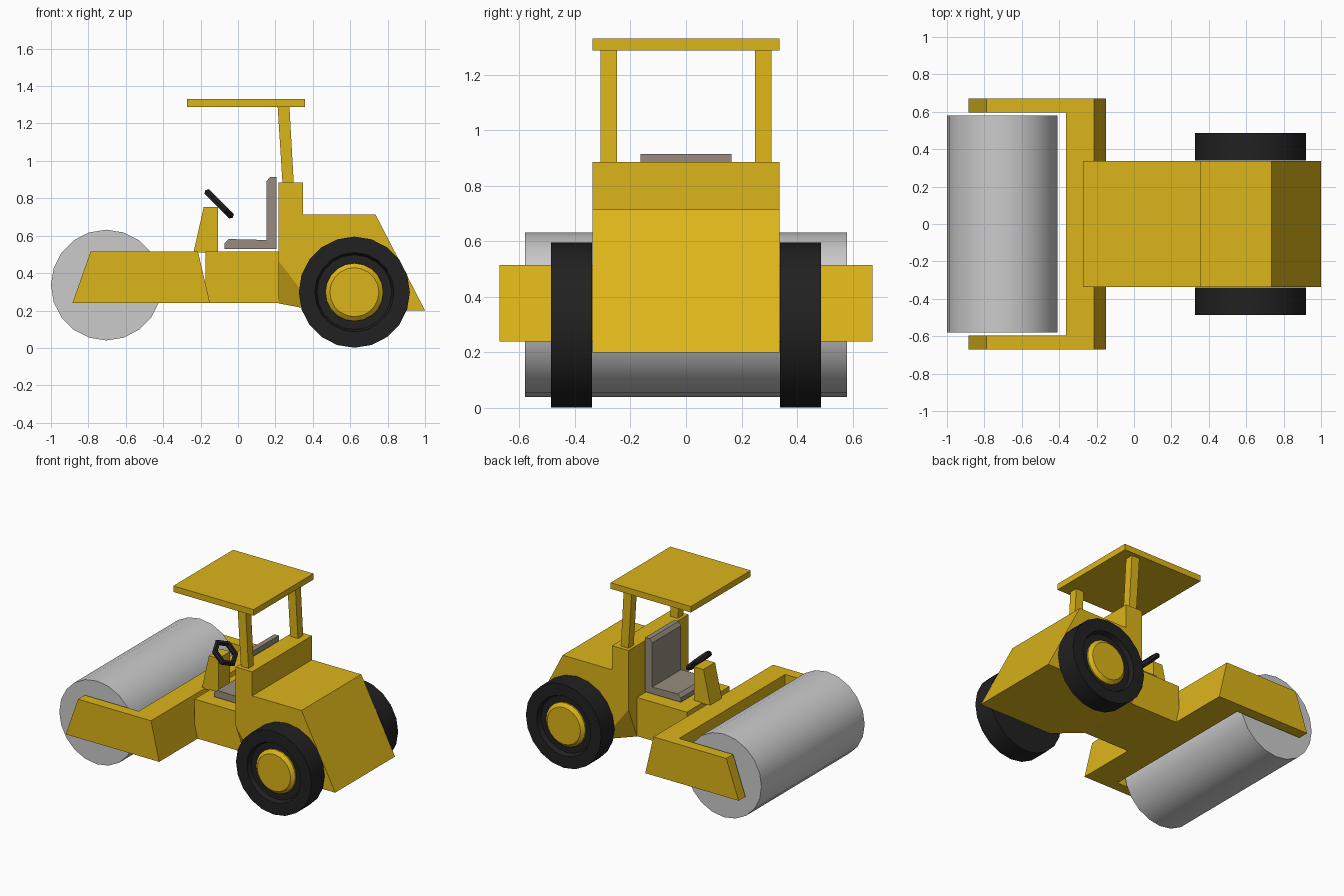
import bpy, bmesh
from math import radians, cos, sin, pi
from mathutils import Vector

if "Cube" in bpy.data.objects:
    bpy.data.objects.remove(bpy.data.objects["Cube"])


def material(name, rgb):
    m = bpy.data.materials.new(name)
    m.diffuse_color = (*rgb, 1)
    m.use_nodes = True
    m.node_tree.nodes["Principled BSDF"].inputs["Base Color"].default_value = m.diffuse_color
    return m


YELLOW = material("yellow_paint", (0.72, 0.46, 0.01))
BLACK = material("black_rubber", (0.015, 0.015, 0.015))
SEAT = material("seat_vinyl", (0.31, 0.26, 0.21))


def finish(bm, name, mat=None, smooth=False):
    bmesh.ops.recalc_face_normals(bm, faces=bm.faces)
    me = bpy.data.meshes.new(name)
    bm.to_mesh(me)
    bm.free()
    ob = bpy.data.objects.new(name, me)
    bpy.context.collection.objects.link(ob)
    if mat:
        me.materials.append(mat)
    if smooth:
        bpy.ops.object.select_all(action='DESELECT')
        ob.select_set(True)
        bpy.context.view_layer.objects.active = ob
        bpy.ops.object.shade_smooth_by_angle(angle=radians(30))
    return ob


def prism_mesh(profile, y0, y1):
    """Extrude an (x, z) profile from y0 to y1."""
    bm = bmesh.new()
    face = bm.faces.new([bm.verts.new((x, y0, z)) for x, z in profile])
    ext = bmesh.ops.extrude_face_region(bm, geom=[face])["geom"]
    bmesh.ops.translate(bm, vec=(0, y1 - y0, 0),
                        verts=[v for v in ext if isinstance(v, bmesh.types.BMVert)])
    return bm


def prism(name, profile, y0, y1, mat=YELLOW):
    return finish(prism_mesh(profile, y0, y1), name, mat)


def rect(x0, x1, z0, z1):
    return [(x0, z0), (x1, z0), (x1, z1), (x0, z1)]


def lathe(name, profile, cx, cz, mat=None, sides=20):
    """Revolve (radius, y) points around an axis along y and cap both ends."""
    bm = bmesh.new()
    rings = [[bm.verts.new((cx + r * cos(2 * pi * i / sides), y,
                            cz + r * sin(2 * pi * i / sides)))
              for i in range(sides)] for r, y in profile]
    for a, b in zip(rings, rings[1:]):
        for i in range(sides):
            j = (i + 1) % sides
            bm.faces.new((a[i], a[j], b[j], b[i]))
    bm.faces.new(rings[0])
    bm.faces.new(rings[-1])
    return finish(bm, name, mat, smooth=True)


# Front drum
lathe("drum", [(0.296, -0.58), (0.296, 0.58)], -0.704, 0.336)

# U-shaped drum frame: full-width wedge block with the drum bay cut out
frame = prism("drum_frame", [(-0.885, 0.24), (-0.15, 0.24), (-0.214, 0.515), (-0.788, 0.515)],
              -0.672, 0.672)
bay = prism("drum_bay_cutter", rect(-1.1, -0.363, 0.0, 0.8), -0.596, 0.596, None)
bay.hide_render = True
bay.hide_viewport = True
cut = frame.modifiers.new("drum_bay", 'BOOLEAN')
cut.operation = 'DIFFERENCE'
cut.solver = 'EXACT'
cut.object = bay

# Driver platform
prism("platform", rect(-0.174, 0.23, 0.24, 0.515), -0.24, 0.24)

# Engine body, lower front corners tapered in to the platform
bm = prism_mesh([(0.217, 0.238), (0.42, 0.2), (1.0, 0.2), (0.735, 0.714),
                 (0.347, 0.714), (0.347, 0.885), (0.217, 0.885)], -0.336, 0.336)
for s in (-1, 1):
    a = Vector((0.217, 0.24 * s, 0.238))
    b = Vector((0.42, 0.336 * s, 0.2))
    c = Vector((0.217, 0.336 * s, 0.465))
    n = (b - a).cross(c - a)
    if n.y * s < 0:
        n = -n
    res = bmesh.ops.bisect_plane(bm, geom=bm.verts[:] + bm.edges[:] + bm.faces[:],
                                 dist=1e-5, plane_co=a, plane_no=n, clear_outer=True)
    bmesh.ops.holes_fill(bm, edges=[e for e in bm.edges if e.is_boundary])
finish(bm, "engine_body", YELLOW)

# Canopy roof and its two leaning posts
prism("canopy_roof", rect(-0.274, 0.358, 1.287, 1.33), -0.336, 0.336)
for side, s in (("left", 1), ("right", -1)):
    prism("canopy_post_" + side, [(0.238, 0.88), (0.298, 0.88), (0.275, 1.29), (0.212, 1.29)],
          0.248 * s, 0.307 * s)

# Seat
prism("seat", [(-0.073, 0.529), (0.207, 0.529), (0.207, 0.915), (0.172, 0.915),
               (0.152, 0.89), (0.152, 0.577), (-0.05, 0.582), (-0.073, 0.56)],
      -0.163, 0.163, SEAT)

# Steering console and hexagonal steering wheel
prism("steering_console", [(-0.238, 0.51), (-0.108, 0.51), (-0.108, 0.754), (-0.183, 0.754)],
      -0.065, 0.065)
bpy.ops.mesh.primitive_torus_add(major_segments=6, minor_segments=6, major_radius=0.084,
                                 minor_radius=0.02, location=(-0.101, 0, 0.77),
                                 rotation=(0, radians(45), 0))
wheel = bpy.context.object
wheel.name = "steering_wheel"
wheel.data.materials.append(BLACK)
for p in wheel.data.polygons:
    p.use_smooth = False

# Rear wheels: tyre with a recessed face, and a bevelled hub
for side, s in (("left", 1), ("right", -1)):
    lathe("tyre_" + side, [(0.297, 0.339 * s), (0.297, 0.487 * s), (0.212, 0.487 * s),
                           (0.2, 0.455 * s), (0.15, 0.455 * s)], 0.622, 0.298, BLACK)
    lathe("hub_" + side, [(0.155, 0.44 * s), (0.155, 0.465 * s), (0.131, 0.485 * s)],
          0.622, 0.298, YELLOW)
